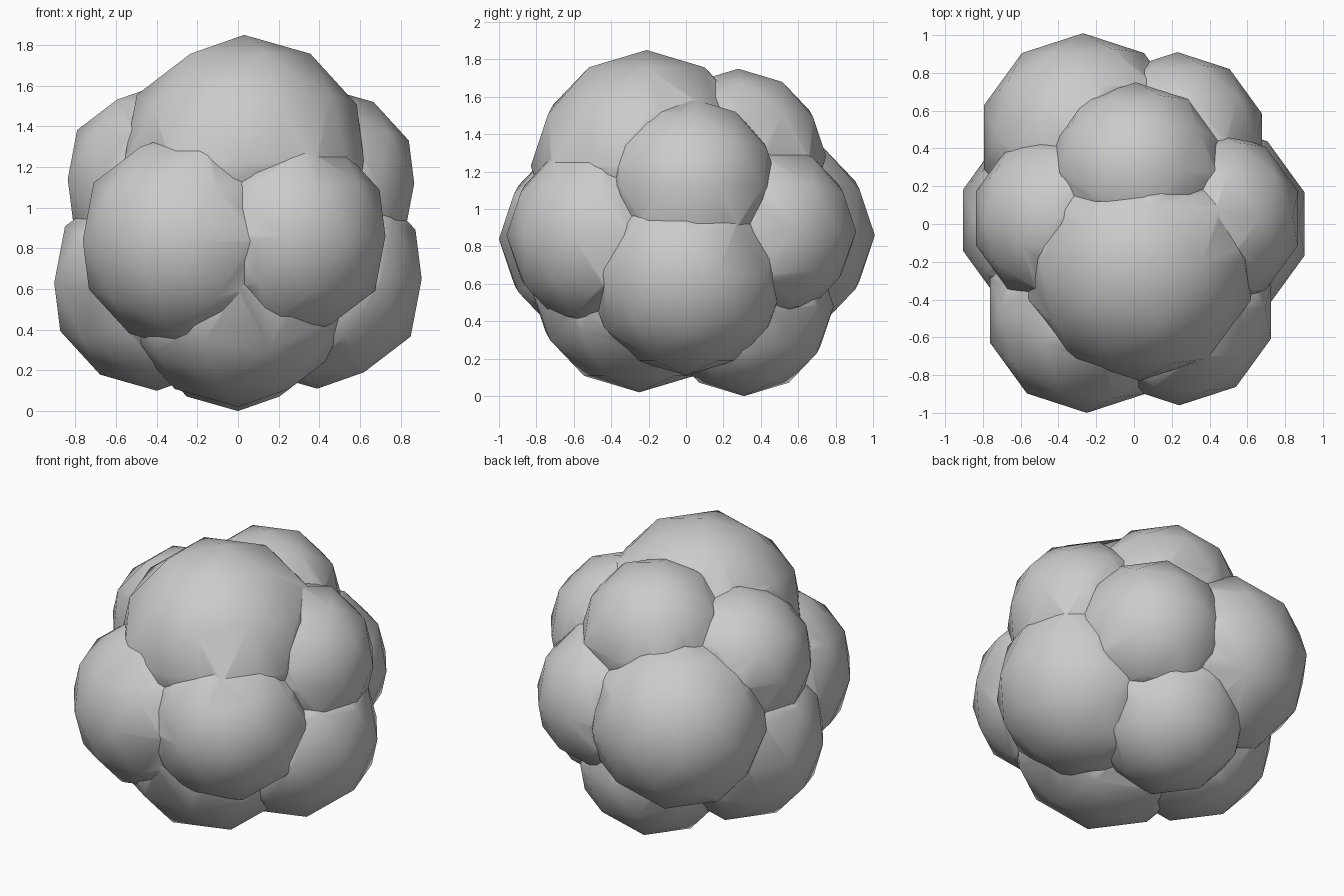
import bpy, math

if "Cube" in bpy.data.objects:
    bpy.data.objects.remove(bpy.data.objects["Cube"])

# Lobes of the cluster: centre x, y, z and radius
LOBES = [
    (0.03, -0.21, 1.23, 0.62),   # top front
    (0.01, 0.28, 1.28, 0.47),    # top back
    (-0.25, -0.46, 0.84, 0.54),  # front left
    (0.24, -0.45, 0.86, 0.51),   # front right
    (-0.27, 0.46, 0.86, 0.55),   # back left
    (0.23, 0.44, 0.88, 0.47),    # back right
    (-0.40, 0.03, 1.14, 0.46),   # upper left
    (0.42, 0.03, 1.12, 0.47),    # upper right
    (-0.40, 0.02, 0.63, 0.53),   # lower left
    (0.39, 0.00, 0.65, 0.54),    # lower right
    (0.00, -0.25, 0.61, 0.59),   # bottom front
    (0.00, 0.31, 0.48, 0.48),    # bottom back
]


def lobe(x, y, z, r):
    bpy.ops.mesh.primitive_ico_sphere_add(subdivisions=2, radius=r, location=(x, y, z))
    return bpy.context.object


# Merge all lobes into one cluster
cluster = lobe(*LOBES[0])
cluster.name = "lobed_cluster"
for spec in LOBES[1:]:
    part = lobe(*spec)
    bpy.context.view_layer.objects.active = cluster
    mod = cluster.modifiers.new("join", 'BOOLEAN')
    mod.operation = 'UNION'
    mod.solver = 'EXACT'
    mod.object = part
    bpy.ops.object.modifier_apply(modifier=mod.name)
    bpy.data.objects.remove(part, do_unlink=True)

# Smooth lobes with crisp creases between them
bpy.ops.object.select_all(action='DESELECT')
cluster.select_set(True)
bpy.context.view_layer.objects.active = cluster
bpy.ops.object.shade_smooth_by_angle(angle=math.radians(30))
